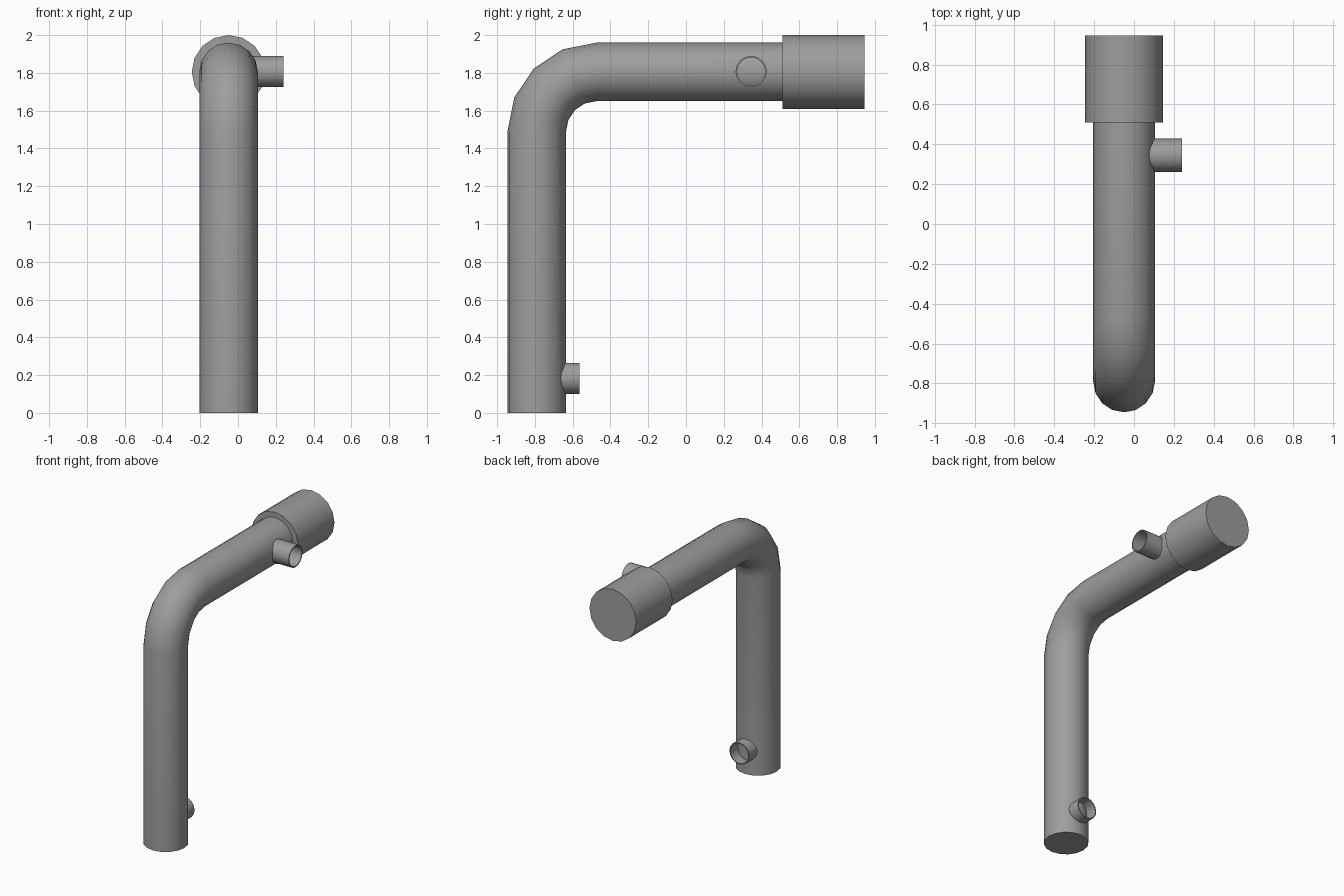
import bpy, bmesh, math
from mathutils import Vector

if "Cube" in bpy.data.objects:
    bpy.data.objects.remove(bpy.data.objects["Cube"])

SIDES = 16
CX = -0.05

metal = bpy.data.materials.new("pipe grey")
metal.diffuse_color = (0.34, 0.34, 0.34, 1)
metal.use_nodes = True
metal.node_tree.nodes["Principled BSDF"].inputs["Base Color"].default_value = metal.diffuse_color


def sweep(name, stations, cap_start=True, cap_end=True):
    """Skin circles given as (centre, axis, radius)."""
    bm = bmesh.new()
    rings = []
    for c, axis, r in stations:
        c, axis = Vector(c), Vector(axis).normalized()
        u = Vector((0, 0, 1)) if abs(axis.x) > 0.9 else Vector((1, 0, 0))
        v = axis.cross(u)
        rings.append([bm.verts.new(c + r * (math.cos(a) * u + math.sin(a) * v))
                      for a in (2 * math.pi * i / SIDES for i in range(SIDES))])
    for a, b in zip(rings, rings[1:]):
        for i in range(SIDES):
            j = (i + 1) % SIDES
            bm.faces.new((a[i], a[j], b[j], b[i]))
    if cap_start:
        bm.faces.new(rings[0][::-1])
    if cap_end:
        bm.faces.new(rings[-1])
    bmesh.ops.recalc_face_normals(bm, faces=bm.faces)
    me = bpy.data.meshes.new(name)
    bm.to_mesh(me)
    bm.free()
    me.materials.append(metal)
    ob = bpy.data.objects.new(name, me)
    bpy.context.collection.objects.link(ob)
    bpy.ops.object.select_all(action='DESELECT')
    ob.select_set(True)
    bpy.context.view_layer.objects.active = ob
    bpy.ops.object.shade_smooth_by_angle(angle=math.radians(40))
    return ob


# Main pipe: riser, four-step elbow, horizontal run
R, BEND = 0.155, 0.315
BY, BZ = -0.475, 1.49
path = [((CX, BY - BEND, 0), (0, 0, 1), R)]
for k in range(5):
    a = k * math.pi / 8
    path.append(((CX, BY - BEND * math.cos(a), BZ + BEND * math.sin(a)),
                 (0, math.sin(a), math.cos(a)), R))
path.append(((CX, 0.53, BZ + BEND), (0, 1, 0), R))
sweep("bent_pipe", path)

# End collar
sweep("end_collar", [((CX, 0.51, 1.805), (0, 1, 0), 0.195),
                     ((CX, 0.945, 1.805), (0, 1, 0), 0.195)])


# Open side stubs: outer wall, thin rim, inner wall running into the pipe
def stub(name, start, axis, length):
    s, d = Vector(start), Vector(axis)
    sweep(name, [(s, d, 0.083), (s + d * length, d, 0.083),
                 (s + d * length, d, 0.075), (s, d, 0.075)], False, False)


stub("upper_side_stub", (CX + 0.10, 0.345, 1.807), (1, 0, 0), 0.19)
stub("lower_rear_stub", (CX, BY - BEND + 0.10, 0.182), (0, 1, 0), 0.125)
